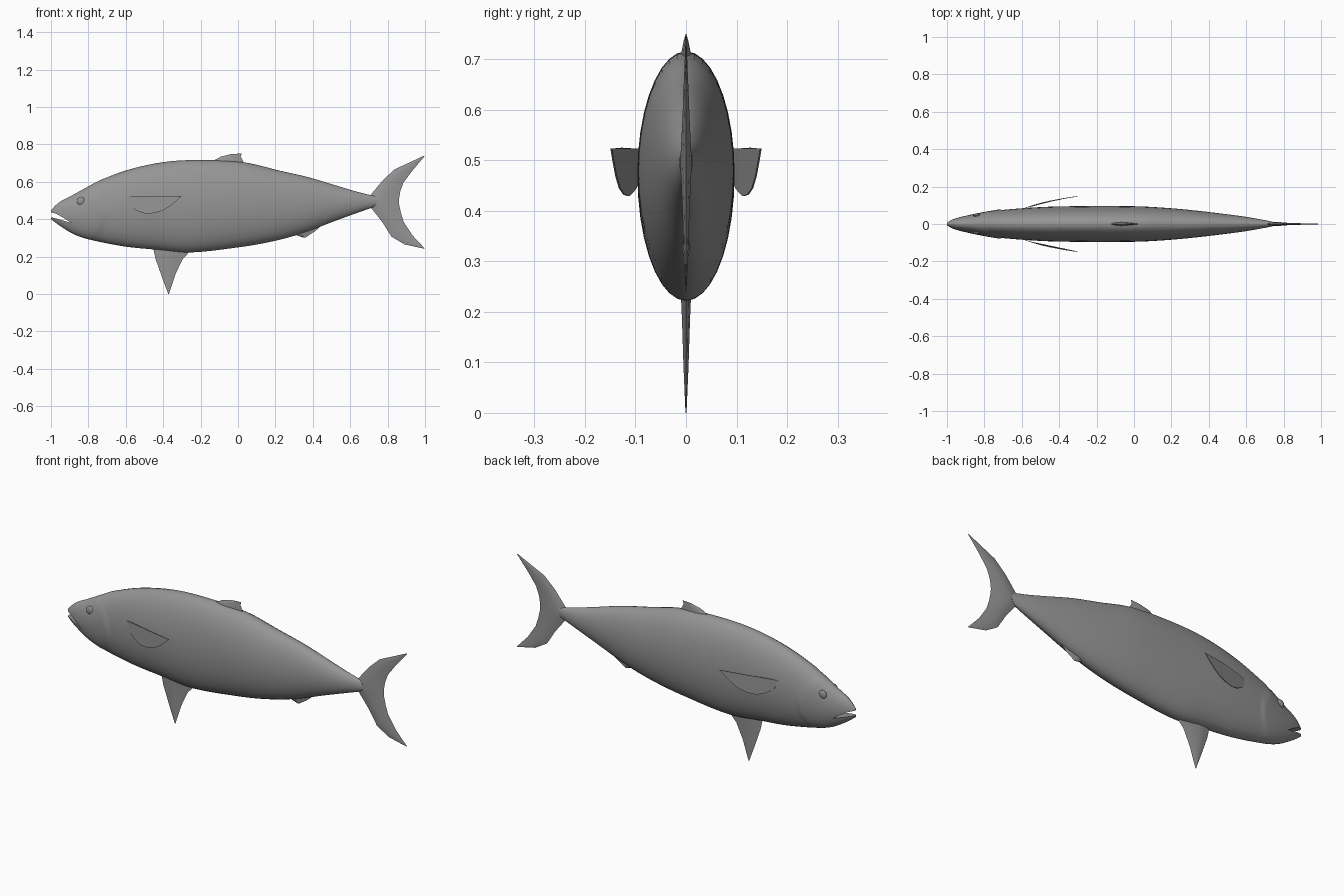
import bpy, bmesh, math

if "Cube" in bpy.data.objects:
    bpy.data.objects.remove(bpy.data.objects["Cube"])

grey = bpy.data.materials.new("fish grey")
grey.diffuse_color = (0.3, 0.3, 0.3, 1)
grey.use_nodes = True
grey.node_tree.nodes["Principled BSDF"].inputs["Base Color"].default_value = grey.diffuse_color


def make(name, bm, angle=40):
    bmesh.ops.recalc_face_normals(bm, faces=bm.faces[:])
    me = bpy.data.meshes.new(name)
    bm.to_mesh(me)
    bm.free()
    ob = bpy.data.objects.new(name, me)
    bpy.context.collection.objects.link(ob)
    me.materials.append(grey)
    smooth(ob, angle)
    return ob


def smooth(ob, angle):
    bpy.ops.object.select_all(action='DESELECT')
    ob.select_set(True)
    bpy.context.view_layer.objects.active = ob
    bpy.ops.object.shade_smooth_by_angle(angle=math.radians(angle))


def curve(keys, x):
    """Smooth interpolation through (x, value) keys."""
    n = len(keys)
    i = max(k for k in range(n - 1) if keys[k][0] <= x or k == 0)
    (x0, a), (x1, b) = keys[i], keys[i + 1]

    def slope(k):
        p, q = keys[max(k - 1, 0)], keys[min(k + 1, n - 1)]
        return (q[1] - p[1]) / (q[0] - p[0])
    h = x1 - x0
    t = (x - x0) / h
    return ((2*t**3 - 3*t*t + 1) * a + (t**3 - 2*t*t + t) * h * slope(i)
            + (3*t*t - 2*t**3) * b + (t**3 - t*t) * h * slope(i + 1))


def loft(bm, rings):
    rows = [[bm.verts.new(p) for p in r] for r in rings]
    n = len(rows[0])
    for r, s in zip(rows, rows[1:]):
        for j in range(n):
            bm.faces.new((r[j], r[(j + 1) % n], s[(j + 1) % n], s[j]))
    bm.faces.new(rows[0])
    bm.faces.new(rows[-1])


# Body: lofted oval sections between back and belly lines
back = [(-1, .447), (-.976, .473), (-.95, .494), (-.9, .52), (-.8, .575), (-.74, .607),
        (-.58, .666), (-.39, .706), (-.2, .716), (.035, .703), (.22, .66), (.38, .623),
        (.54, .575), (.65, .543), (.74, .522)]
belly = [(-1, .4), (-.955, .366), (-.875, .318), (-.795, .291), (-.607, .254), (-.45, .238),
         (-.26, .222), (0, .249), (.17, .278), (.33, .32), (.54, .398), (.74, .47)]
girth = [(-1, .008), (-.98, .02), (-.95, .031), (-.9, .044), (-.8, .064), (-.6, .084),
         (-.4, .094), (0, .095), (.2, .084), (.4, .064), (.6, .038), (.74, .013)]
RINGS, SIDES = 130, 36
rings = []
for i in range(RINGS + 1):
    x = -1 + 1.74 * i / RINGS
    top, low, w = curve(back, x), curve(belly, x), curve(girth, x)
    ring = []
    for j in range(SIDES):
        a = 2 * math.pi * j / SIDES
        z = (top + low) / 2 + (top - low) / 2 * math.sin(a)
        # raised gill cover ending on a curved edge
        d = -.712 - .06 * ((z - .42) / .12) ** 2 - x
        swell = .005 * (1 - d / .1) if 0 <= d < .1 else 0
        ring.append((x, (w + swell) * math.cos(a), z))
    rings.append(ring)
bm = bmesh.new()
loft(bm, rings)
body = make("body", bm)

# Mouth: wedge cut between the jaws
bm = bmesh.new()
wedge = [(-.893, .380), (-.93, .405), (-.97, .428), (-1.03, .446), (-1.03, .418), (-.96, .400)]
loft(bm, [[(x, y, z) for x, z in wedge] for y in (-.1, .1)])
cutter = make("mouth_cutter", bm)
cutter.hide_render = True
mod = body.modifiers.new("mouth", 'BOOLEAN')
mod.object = cutter
mod.operation = 'DIFFERENCE'
mod.solver = 'EXACT'
bpy.context.view_layer.objects.active = body
bpy.ops.object.modifier_apply(modifier=mod.name)
bpy.data.objects.remove(cutter)
smooth(body, 40)


def fin(name, rows):
    """Lens-section fin; each row is (front x, front z, rear x, rear z, half thickness)."""
    bm = bmesh.new()
    rings = []
    for ax, az, bx, bz, t in rows:
        ring = []
        for u, s in ((0, 0), (.2, .8), (.4, 1), (.7, .6), (1, 0), (.7, -.6), (.4, -1), (.2, -.8)):
            ring.append((ax + (bx - ax) * u, t * s, az + (bz - az) * u))
        rings.append(ring)
    loft(bm, rings)
    bmesh.ops.remove_doubles(bm, verts=bm.verts[:], dist=.00005)
    return make(name, bm, 60)


# Forked tail, upper lobe to lower lobe
fin("tail_fin", [
    (.994, .739, .998, .737, .001), (.917, .703, .933, .66, .003), (.837, .666, .885, .596, .005),
    (.773, .607, .868, .55, .007), (.71, .53, .862, .515, .010), (.69, .495, .861, .497, .012),
    (.71, .462, .862, .475, .010), (.773, .382, .872, .43, .007), (.82, .307, .887, .383, .005),
    (.89, .265, .933, .313, .003), (.994, .242, .998, .244, .001)])

# Belly fin
fin("belly_fin", [
    (-.46, .27, -.23, .25, .012), (-.452, .238, -.262, .222, .010), (-.44, .185, -.297, .185, .008),
    (-.404, .083, -.335, .104, .005), (-.373, .0, -.369, .0, .001)])

# Back fin
fin("back_fin", [
    (-.15, .69, .04, .68, .011), (-.13, .713, .03, .703, .010), (-.09, .735, .014, .735, .005),
    (-.035, .748, .02, .751, .001)])

# Small fin under the tail end of the body
fin("rear_belly_fin", [
    (.28, .34, .44, .36, .010), (.307, .316, .41, .334, .008), (.348, .302, .362, .303, .002)])

# Side fins: thin blades swept away from the body
blade = [(-.6, .518), (-.553, .523), (-.43, .525), (-.302, .523), (-.33, .497), (-.365, .468),
         (-.405, .445), (-.45, .432), (-.495, .429), (-.538, .443), (-.58, .47)]
sweep = [(-.6, .078), (-.5, .110), (-.4, .131), (-.3, .147)]
for side, label in ((-1, "front"), (1, "rear")):
    bm = bmesh.new()
    loft(bm, [[(x, side * (curve(sweep, x) + o), z) for x, z in blade] for o in (0, .003)])
    make("side_fin_" + label, bm, 30)

    # Eyes: shallow domes on the head
    bm = bmesh.new()
    bmesh.ops.create_uvsphere(bm, u_segments=20, v_segments=12, radius=.022)
    for v in bm.verts:
        v.co = (v.co.x - .84, side * .047 + v.co.y * .4, v.co.z + .497)
    make("eye_" + label, bm)
